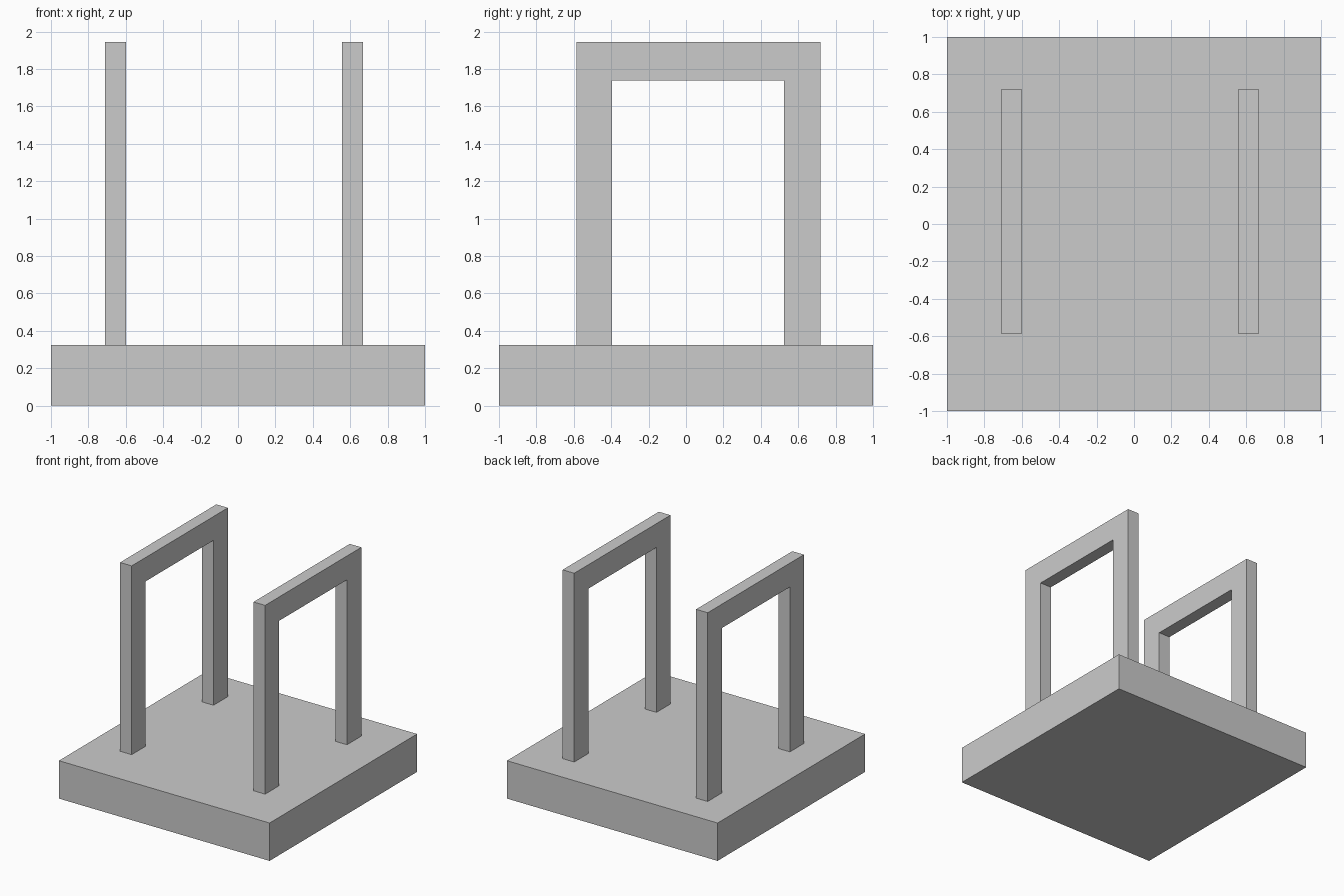
import bpy, bmesh

if "Cube" in bpy.data.objects:
    bpy.data.objects.remove(bpy.data.objects["Cube"])

BASE_TOP = 0.325


def extruded(name, profile, x0, x1):
    """Extrude a closed (y, z) profile along x."""
    bm = bmesh.new()
    face = bm.faces.new([bm.verts.new((x0, y, z)) for y, z in profile])
    ext = bmesh.ops.extrude_face_region(bm, geom=[face])
    verts = [v for v in ext["geom"] if isinstance(v, bmesh.types.BMVert)]
    bmesh.ops.translate(bm, verts=verts, vec=(x1 - x0, 0, 0))
    bmesh.ops.recalc_face_normals(bm, faces=bm.faces)
    mesh = bpy.data.meshes.new(name)
    bm.to_mesh(mesh)
    bm.free()
    obj = bpy.data.objects.new(name, mesh)
    bpy.context.collection.objects.link(obj)
    return obj


# Square base slab
extruded("base_slab", [(-1, 0), (1, 0), (1, BASE_TOP), (-1, BASE_TOP)], -1, 1)

# Two upright arches: outer outline, then the opening between the legs
arch = [(-0.585, BASE_TOP), (-0.585, 1.945), (0.72, 1.945), (0.72, BASE_TOP),
        (0.525, BASE_TOP), (0.525, 1.74), (-0.395, 1.74), (-0.395, BASE_TOP)]
for name, x in (("left_arch", -0.71), ("right_arch", 0.557)):
    extruded(name, arch, x, x + 0.11)
